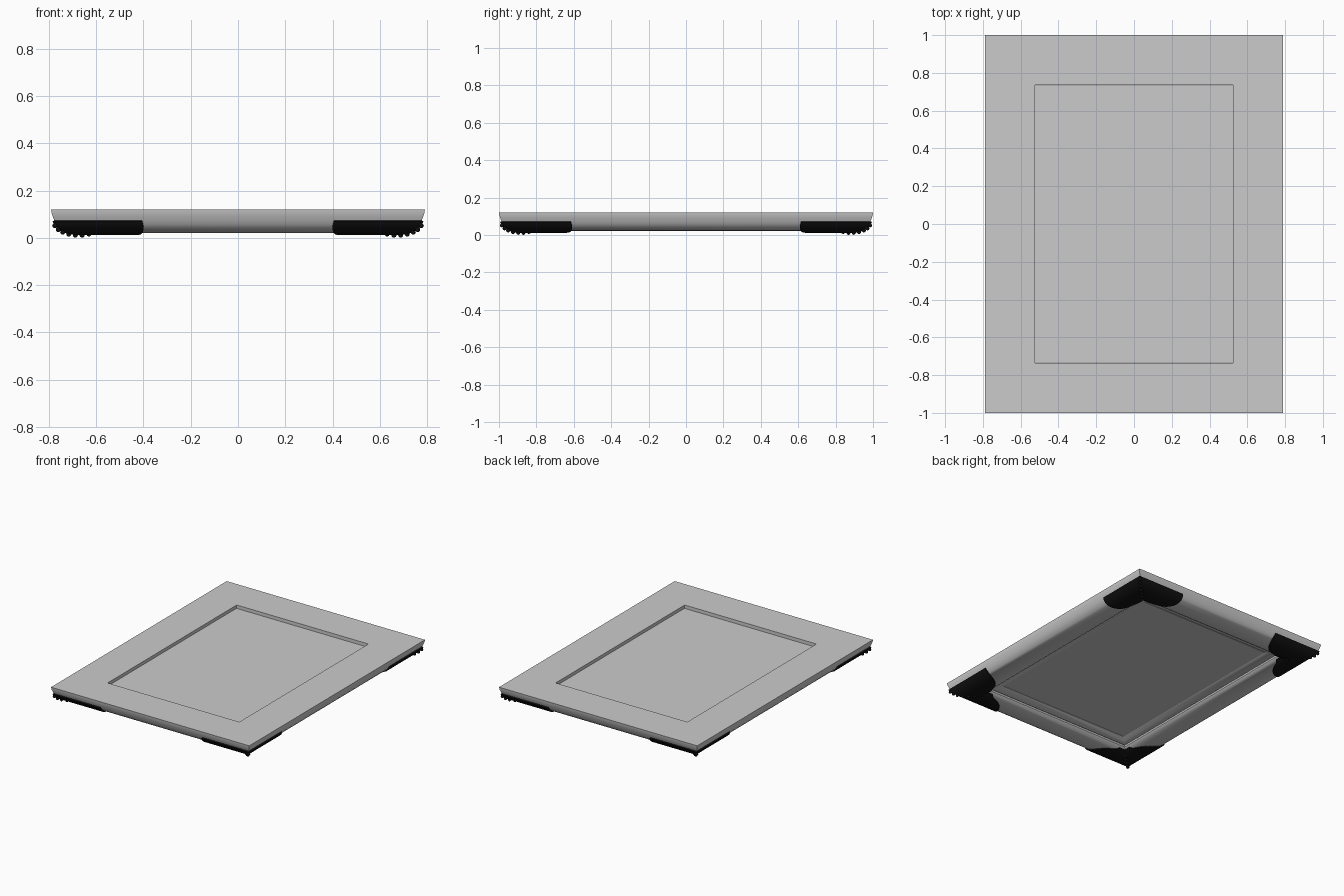
import bpy, bmesh, math
from mathutils import Vector

if "Cube" in bpy.data.objects:
    bpy.data.objects.remove(bpy.data.objects["Cube"])

HX, HY = 0.79, 1.0   # outer half sizes

# moulding section: (inset from outer edge, height), picture side faces down
MOULD = [(0, .12), (.002, .105), (.007, .09), (.013, .075), (.021, .059),
         (.034, .044), (.052, .033), (.075, .025), (.10, .021), (.125, .02),
         (.15, .023), (.172, .03), (.19, .041), (.20, .053), (.20, .066),
         (.212, .06), (.225, .062), (.24, .068), (.265, .08), (.265, .12)]


def finish(name, bm, mat=None, angle=35):
    bmesh.ops.recalc_face_normals(bm, faces=bm.faces)
    me = bpy.data.meshes.new(name)
    bm.to_mesh(me)
    bm.free()
    ob = bpy.data.objects.new(name, me)
    bpy.context.collection.objects.link(ob)
    if mat:
        me.materials.append(mat)
    bpy.ops.object.select_all(action='DESELECT')
    ob.select_set(True)
    bpy.context.view_layer.objects.active = ob
    bpy.ops.object.shade_smooth_by_angle(angle=math.radians(angle))
    return ob


def height(d):
    # height of the moulding face at a given inset
    for (d0, z0), (d1, z1) in zip(MOULD, MOULD[1:]):
        if d1 > d0 and d0 <= d <= d1:
            return z0 + (z1 - z0) * (d - d0) / (d1 - d0)
    return MOULD[-1][1]


def offset_point(d, off):
    # point pushed outward from the moulding face
    e = .004
    a, b = max(d - e, 0), d + e
    n = Vector((height(b) - height(a), -(b - a))).normalized()
    return d + n.x * off, height(d) + n.y * off


# mitred frame moulding
bm = bmesh.new()
rings = [[bm.verts.new((sx * (HX - d), sy * (HY - d), z)) for d, z in MOULD]
         for sx, sy in ((1, 1), (-1, 1), (-1, -1), (1, -1))]
n = len(MOULD)
for c in range(4):
    a, b = rings[c], rings[(c + 1) % 4]
    for i in range(n):
        j = (i + 1) % n
        bm.faces.new((a[i], b[i], b[j], a[j]))
finish("frame_moulding", bm)

# picture panel, recessed from the back
bm = bmesh.new()
bmesh.ops.create_cube(bm, size=1)
for v in bm.verts:
    v.co = (v.co.x * 1.054, v.co.y * 1.464, .0885 + v.co.z * .017)
finish("picture_panel", bm)

black = bpy.data.materials.new("black")
black.diffuse_color = (.006, .006, .006, 1)
black.use_nodes = True
black.node_tree.nodes["Principled BSDF"].inputs["Base Color"].default_value = black.diffuse_color

# wing outline: (inset, reach along the edge from the corner)
OUTLINE = [(.014, .385), (.02, .388), (.028, .39), (.04, .39), (.055, .388),
           (.075, .382), (.095, .373), (.115, .36), (.135, .342), (.15, .32),
           (.162, .29), (.17, .265), (.178, .25), (.19, .236)]
COLS = 10


def wing(bm, sx, sy, along_x):
    def place(t, d, z):
        px, py = (t, d) if along_x else (d, t)
        return bm.verts.new((sx * (HX - px), sy * (HY - py), z))
    layers = []
    for off in (.009, -.002):
        rows = []
        for d, reach in OUTLINE:
            dd, z = offset_point(d, off)
            rows.append([place(dd + (reach - dd) * k / COLS, dd, z)
                         for k in range(COLS + 1)])
        layers.append(rows)
    top, base = layers
    R = len(OUTLINE)
    for rows in layers:
        for r in range(R - 1):
            for k in range(COLS):
                bm.faces.new((rows[r][k], rows[r][k + 1],
                              rows[r + 1][k + 1], rows[r + 1][k]))
    # rim closing the two layers
    path = ([(0, k) for k in range(COLS)] + [(r, COLS) for r in range(R - 1)] +
            [(R - 1, k) for k in range(COLS, 0, -1)] + [(r, 0) for r in range(R - 1, 0, -1)])
    for (r, k), (r2, k2) in zip(path, path[1:] + path[:1]):
        bm.faces.new((top[r][k], top[r2][k2], base[r2][k2], base[r][k]))


# corner ornaments: two wings plus a row of beads down the mitre
for sx, sname in ((-1, "left"), (1, "right")):
    for sy, yname in ((-1, "front"), (1, "back")):
        bm = bmesh.new()
        wing(bm, sx, sy, True)
        wing(bm, sx, sy, False)
        finish(f"corner_ornament_{yname}_{sname}", bm, black)
        bm = bmesh.new()
        for d in (.023, .036, .053, .077, .103, .13, .157):
            dd, z = offset_point(d, .0095)
            s = bmesh.ops.create_uvsphere(bm, u_segments=12, v_segments=8, radius=.0105)
            bmesh.ops.translate(bm, verts=s["verts"],
                                vec=(sx * (HX - dd), sy * (HY - dd), z))
        finish(f"corner_beads_{yname}_{sname}", bm, black, 60)
